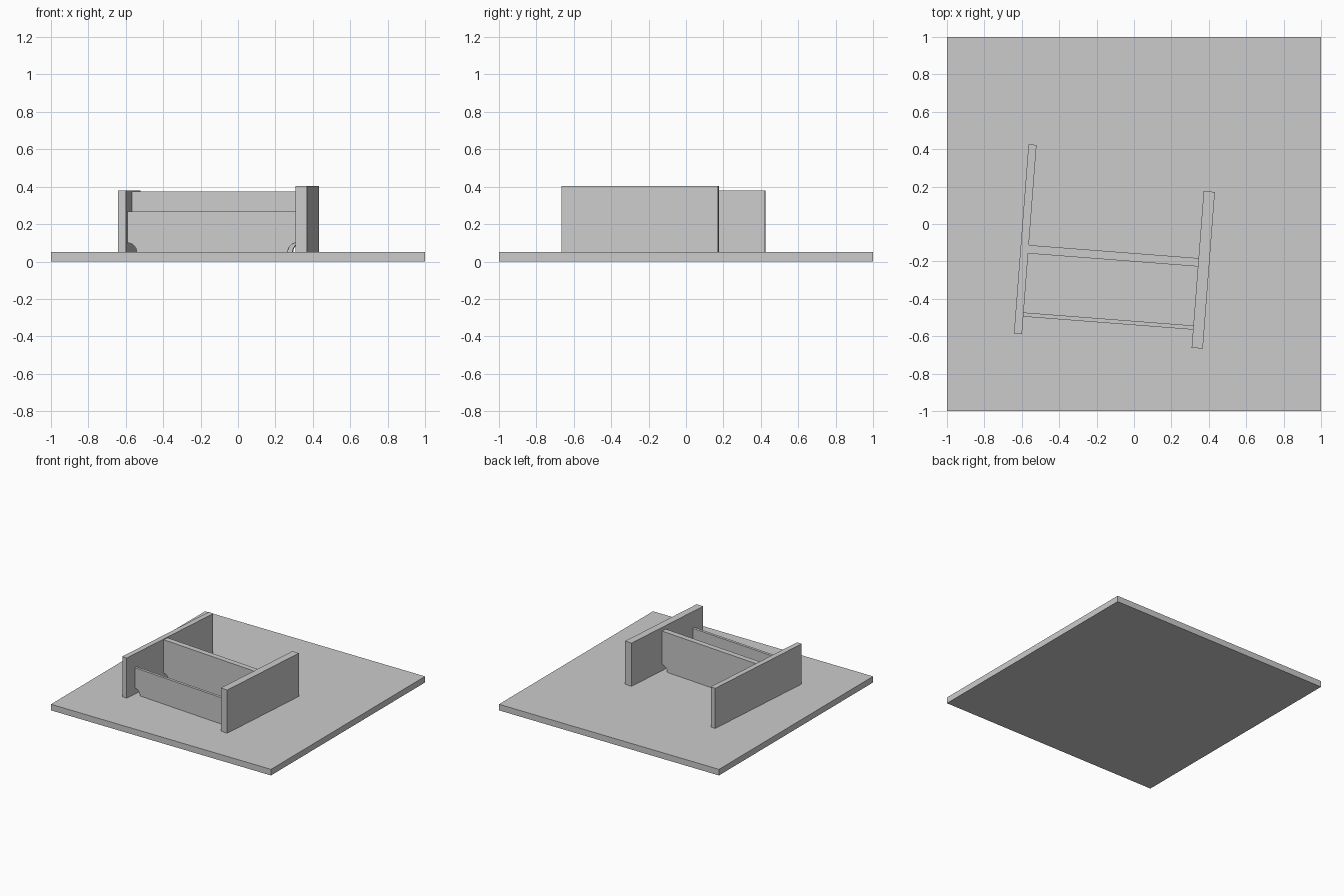
import bpy, bmesh
from math import radians, sin, cos, pi
from mathutils import Matrix

cube = bpy.data.objects.get("Cube")
if cube:
    bpy.data.objects.remove(cube)

# Single material
grey = bpy.data.materials.new("plain grey")
grey.use_nodes = True
colour = (0.6, 0.6, 0.6, 1)
grey.diffuse_color = colour
grey.node_tree.nodes["Principled BSDF"].inputs["Base Color"].default_value = colour

FLOOR = 0.05
TURN = Matrix.Rotation(radians(-4.4), 4, 'Z')


def extrude_profile(name, profile, y, thickness, turn=TURN):
    """Extrude an x-z outline along y, centred on y."""
    bm = bmesh.new()
    face = bm.faces.new([bm.verts.new((px, y - thickness / 2, pz)) for px, pz in profile])
    new = bmesh.ops.extrude_face_region(bm, geom=[face])["geom"]
    verts = [v for v in new if isinstance(v, bmesh.types.BMVert)]
    bmesh.ops.translate(bm, verts=verts, vec=(0, thickness, 0))
    bmesh.ops.recalc_face_normals(bm, faces=bm.faces)
    bm.transform(turn)
    mesh = bpy.data.meshes.new(name)
    bm.to_mesh(mesh)
    bm.free()
    mesh.materials.append(grey)
    obj = bpy.data.objects.new(name, mesh)
    bpy.context.collection.objects.link(obj)
    return obj


def block(x0, x1, z0, z1):
    return [(x0, z0), (x1, z0), (x1, z1), (x0, z1)]


def notched(x0, x1, z0, z1, radius, steps=10):
    """Rectangle with quarter-circle cuts in both lower corners."""
    arc = [(radius * cos(i * pi / 2 / steps), radius * sin(i * pi / 2 / steps))
           for i in range(steps + 1)]
    left = [(x0 + a, z0 + b) for a, b in reversed(arc)]
    right = [(x1 - a, z0 + b) for a, b in arc]
    return left + right + [(x1, z1), (x0, z1)]


# Ground slab
extrude_profile("base_plate", block(-1, 1, 0, FLOOR), 0, 2, Matrix())

# Long side walls
LEFT_INNER, RIGHT_INNER = -0.552, 0.358
extrude_profile("right_wall", block(LEFT_INNER - 0.043, LEFT_INNER, FLOOR, 0.38), -0.126, 1.015)
extrude_profile("left_wall", block(RIGHT_INNER, RIGHT_INNER + 0.06, FLOOR, 0.405), -0.216, 0.84)

# Cross boards with rounded corner notches
extrude_profile("back_board", notched(LEFT_INNER, RIGHT_INNER, FLOOR, 0.375, 0.05), -0.178, 0.045)
extrude_profile("front_board", notched(LEFT_INNER, RIGHT_INNER, FLOOR, 0.267, 0.05), -0.528, 0.022)
